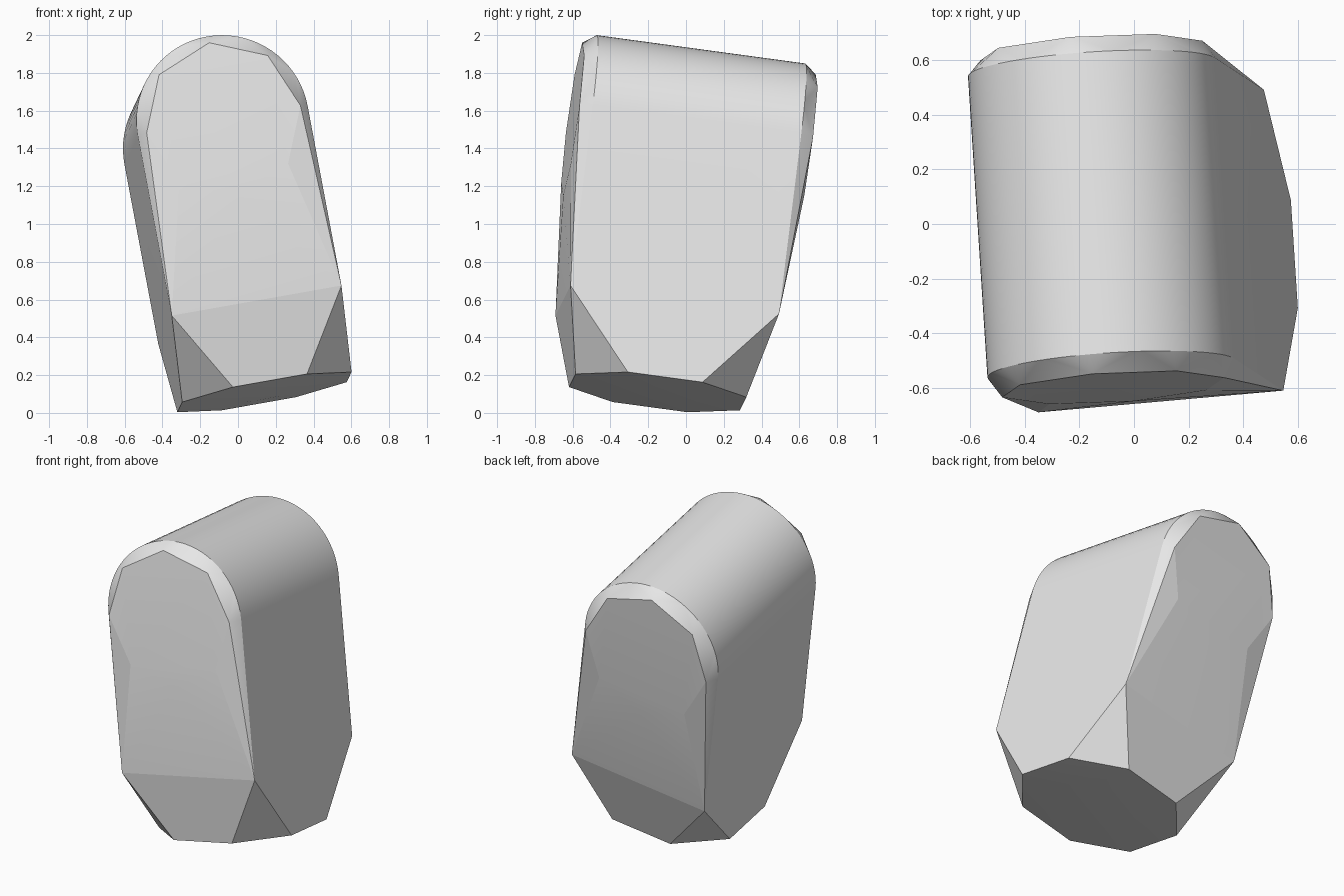
import bpy, bmesh
from math import sin, cos, pi, radians
from mathutils import Matrix, Vector

cube = bpy.data.objects.get("Cube")
if cube:
    bpy.data.objects.remove(cube, do_unlink=True)

HALF_W, HALF_D = 0.458, 0.558     # block half width and half depth
ARCH_Z = 1.395                    # centre height of the rounded top
SHOULDER_Z = 0.42                 # where the lower chamfers start


def ring(radius, y, start, end, steps):
    """Points of an upright arc around the centre of the rounded top."""
    angles = [start + (end - start) * i / steps for i in range(steps + 1)]
    return [(radius * sin(a), y, ARCH_Z + radius * cos(a)) for a in angles]


points = []
for s in (-1, 1):
    # Rounded top edge and slightly raised eight-sided end panel
    points += ring(HALF_W, s * HALF_D, -pi / 2, pi / 2, 36)
    points += ring(0.415, s * 0.625, 0, 7 * pi / 4, 7)
    for t in (-1, 1):
        # Lower corners and the chamfered base
        points.append((s * HALF_W, t * HALF_D, SHOULDER_Z))
        points += [(s * 0.2, t * 0.457, 0), (s * 0.457, t * 0.2, 0)]

# Shallow round pad under the base
points += [(0.22 * cos(i * pi / 8), 0.22 * sin(i * pi / 8), -0.01) for i in range(16)]

# Leaning pose of the whole block
ex = Vector((0.981, 0.087, 0.174)).normalized()
ey = Vector((-0.062, 0.989, -0.134))
ey = (ey - ex * ey.dot(ex)).normalized()
pose = Matrix((ex, ey, ex.cross(ey))).transposed()
base = Vector((0.14, -0.15, 0.11))

# Skin the points and merge flat neighbours
bm = bmesh.new()
for p in points:
    bm.verts.new(base + pose @ Vector(p))
hull = bmesh.ops.convex_hull(bm, input=bm.verts[:])
bmesh.ops.dissolve_limit(bm, angle_limit=radians(0.5), verts=bm.verts[:], edges=bm.edges[:])
bmesh.ops.recalc_face_normals(bm, faces=bm.faces[:])

mesh = bpy.data.meshes.new("rounded_block")
bm.to_mesh(mesh)
bm.free()
block = bpy.data.objects.new("rounded_block", mesh)
bpy.context.collection.objects.link(block)

# Plain grey material
grey = bpy.data.materials.new("light_grey")
grey.use_nodes = True
colour = (0.8, 0.8, 0.8, 1)
grey.diffuse_color = colour
grey.node_tree.nodes["Principled BSDF"].inputs["Base Color"].default_value = colour
mesh.materials.append(grey)

# Smooth arch, crisp facets
bpy.context.view_layer.objects.active = block
block.select_set(True)
bpy.ops.object.shade_smooth_by_angle(angle=radians(6.5))
